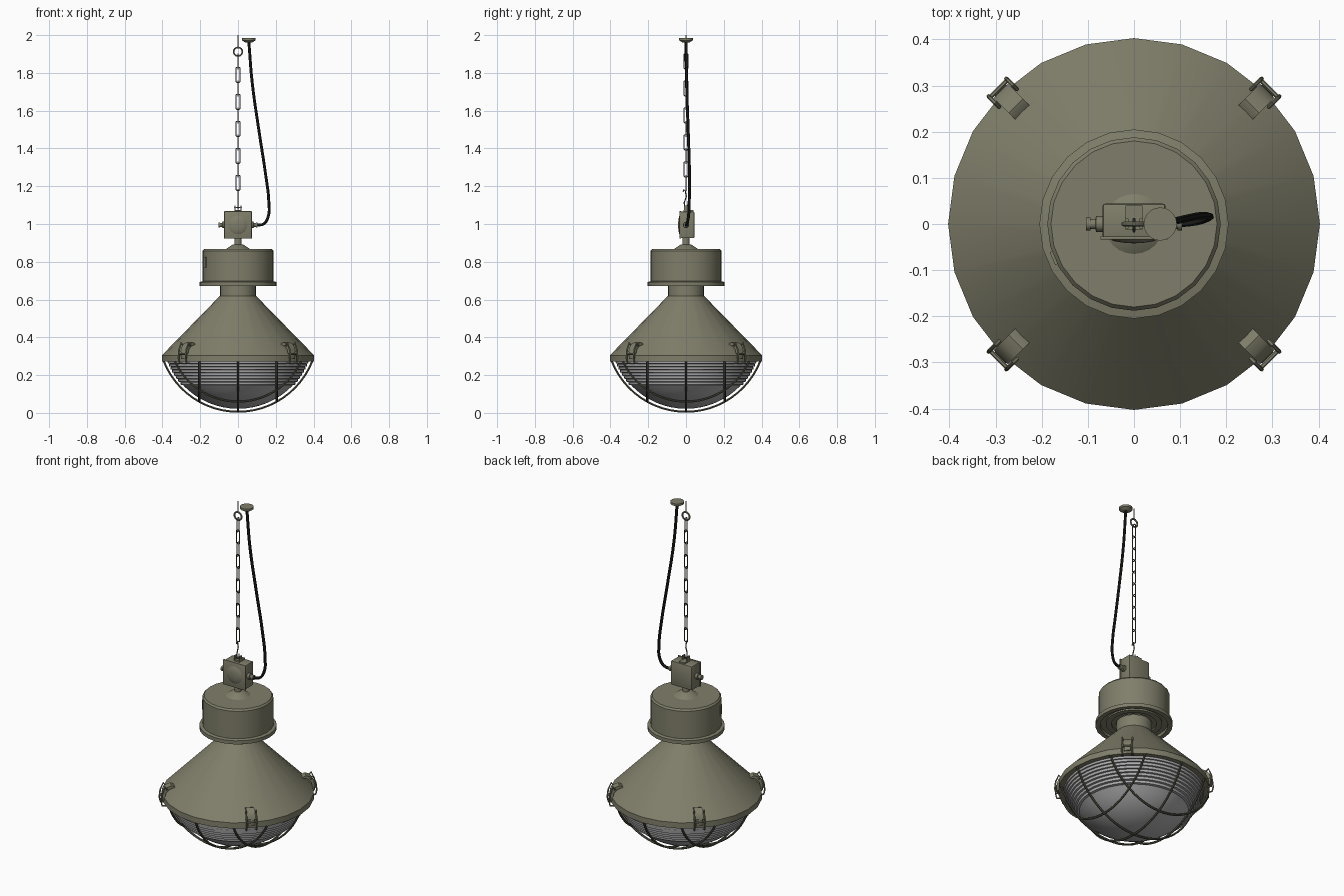
import bpy, bmesh, math
from mathutils import Vector, Matrix

if "Cube" in bpy.data.objects:
    bpy.data.objects.remove(bpy.data.objects["Cube"])


def colour(name, rgb):
    m = bpy.data.materials.new(name)
    m.diffuse_color = (*rgb, 1)
    m.use_nodes = True
    m.node_tree.nodes["Principled BSDF"].inputs["Base Color"].default_value = m.diffuse_color
    return m


OLIVE = colour("olive paint", (0.215, 0.21, 0.145))
GLASS = colour("grey glass", (0.42, 0.42, 0.43))
BLACK = colour("black rubber", (0.012, 0.012, 0.011))
WIRE = colour("dark olive wire", (0.10, 0.098, 0.068))


def finish(name, bm, mat, smooth=True):
    bmesh.ops.recalc_face_normals(bm, faces=bm.faces)
    me = bpy.data.meshes.new(name)
    bm.to_mesh(me)
    bm.free()
    ob = bpy.data.objects.new(name, me)
    bpy.context.collection.objects.link(ob)
    me.materials.append(mat)
    if smooth:
        bpy.ops.object.select_all(action='DESELECT')
        ob.select_set(True)
        bpy.context.view_layer.objects.active = ob
        bpy.ops.object.shade_smooth_by_angle(angle=math.radians(32))
    return ob


def lathe(name, profile, mat, n=24, matrix=Matrix()):
    """Spin (radius, height) points around the z axis."""
    bm = bmesh.new()
    vs = [bm.verts.new((r, 0, z)) for r, z in profile]
    es = [bm.edges.new(p) for p in zip(vs, vs[1:])]
    bmesh.ops.spin(bm, geom=vs + es, cent=(0, 0, 0), axis=(0, 0, 1),
                   angle=math.tau, steps=n, use_duplicate=False)
    bmesh.ops.remove_doubles(bm, verts=bm.verts, dist=1e-5)
    bmesh.ops.transform(bm, matrix=matrix, verts=bm.verts)
    return finish(name, bm, mat)


def box(name, lo, hi, mat, bevel=0.0, matrix=Matrix()):
    lo, hi = Vector(lo), Vector(hi)
    bm = bmesh.new()
    bmesh.ops.create_cube(bm, size=1)
    for v in bm.verts:
        v.co = Vector(a * b for a, b in zip(v.co, hi - lo)) + (lo + hi) / 2
    if bevel:
        bmesh.ops.bevel(bm, geom=bm.edges[:], offset=bevel, segments=2,
                        profile=0.5, affect='EDGES')
    bmesh.ops.transform(bm, matrix=matrix, verts=bm.verts)
    return finish(name, bm, mat)


def wire(name, pts, r, mat, cyclic=False, smooth=False, matrix=Matrix()):
    """Round wire along a path, turned into a mesh."""
    cu = bpy.data.curves.new(name, 'CURVE')
    cu.dimensions = '3D'
    cu.bevel_depth = r
    cu.bevel_resolution = 1
    cu.use_fill_caps = True
    if smooth:
        sp = cu.splines.new('BEZIER')
        sp.bezier_points.add(len(pts) - 1)
        for b, p in zip(sp.bezier_points, pts):
            b.co = matrix @ Vector(p)
            b.handle_left_type = b.handle_right_type = 'AUTO'
        sp.resolution_u = 5
    else:
        sp = cu.splines.new('POLY')
        sp.points.add(len(pts) - 1)
        for b, p in zip(sp.points, pts):
            b.co = (*(matrix @ Vector(p)), 1)
    sp.use_cyclic_u = cyclic
    cu.materials.append(mat)
    ob = bpy.data.objects.new(name, cu)
    bpy.context.collection.objects.link(ob)
    bpy.ops.object.select_all(action='DESELECT')
    ob.select_set(True)
    bpy.context.view_layer.objects.active = ob
    bpy.ops.object.convert(target='MESH')
    bpy.ops.object.shade_smooth_by_angle(angle=math.radians(50))


def ring(cz, r, n=16):
    return [(r * math.cos(i * math.tau / n), 0, cz + r * math.sin(i * math.tau / n))
            for i in range(n)]


# Conical shade with rim and neck
lathe("shade", [(0.365, 0.272), (0.403, 0.272), (0.403, 0.305), (0.095, 0.62),
                (0.095, 0.685)], OLIVE)

# Ballast drum with flange, stepped underside and conical cap
lathe("drum", [(0.09, 0.69), (0.12, 0.69), (0.12, 0.682), (0.15, 0.682), (0.15, 0.69),
               (0.18, 0.69), (0.18, 0.672), (0.205, 0.672), (0.205, 0.693), (0.188, 0.697),
               (0.188, 0.857), (0.18, 0.867), (0.065, 0.867), (0.03, 0.89),
               (0.019, 0.892), (0.019, 0.93)], OLIVE)
box("drum_plate", (0.186, -0.015, 0.77), (0.192, 0.015, 0.825), OLIVE, 0,
    Matrix.Rotation(math.radians(203), 4, 'Z'))

# Glass bowl: ribbed steps above, smooth cap below
R = 0.402
cz = 0.022 + R
bowl = []
z = 0.274
while z > 0.15:
    zr = z - 0.016
    r = math.sqrt(R * R - (cz - z) ** 2)
    r2 = math.sqrt(R * R - (cz - zr) ** 2)
    bowl += [(r, z), (r - 0.002, zr + 0.003), (r2 - 0.006, zr + 0.002)]
    z = zr
a0 = math.acos((cz - z) / R)
bowl += [(R * math.sin(a0 * t / 8), cz - R * math.cos(a0 * t / 8)) for t in range(8, 0, -1)]
bowl.append((0, 0.022))
lathe("glass_bowl", bowl, GLASS, 48)

# Wire cage: three arcs each way lying on a sphere
RC = 0.4225
cc = 0.006 + RC
for turn in (0, math.pi / 2):
    for off in (-0.205, 0, 0.205):
        rr = math.sqrt(RC * RC - off * off)
        a = math.acos((cc - 0.275) / rr)
        pts = [(rr * math.sin(a * i / 12), off, cc - rr * math.cos(a * i / 12))
               for i in range(-12, 13)]
        wire("cage_wire", pts, 0.006, WIRE, matrix=Matrix.Rotation(turn, 4, 'Z'))

# Four spring latches around the rim
for k in range(4):
    M = Matrix.Rotation(math.radians(45 + 90 * k), 4, 'Z')
    bm = bmesh.new()
    prof = [(0.345, 0.367), (0.362, 0.374), (0.385, 0.366), (0.402, 0.348), (0.408, 0.325)]
    rows = [[bm.verts.new((x, y, zz)) for y in (-0.022, 0.022)] for x, zz in prof]
    for p, q in zip(rows, rows[1:]):
        bm.faces.new((p[0], p[1], q[1], q[0]))
    ext = bmesh.ops.extrude_face_region(bm, geom=bm.faces[:])
    moved = [v for v in ext["geom"] if isinstance(v, bmesh.types.BMVert)]
    bmesh.ops.translate(bm, verts=moved, vec=(-0.012, 0, -0.014))
    bmesh.ops.transform(bm, matrix=M, verts=bm.verts)
    finish("latch_tab", bm, OLIVE)
    box("latch_base", (0.396, -0.018, 0.285), (0.41, 0.018, 0.325), OLIVE, 0.003, M)
    for s in (-1, 1):
        y = s * 0.027
        wire("latch_leg", [(0.392, y, 0.262), (0.413, y, 0.264), (0.419, y, 0.29),
                           (0.414, y, 0.335), (0.398, y, 0.372), (0.385, y, 0.355)],
             0.0045, OLIVE, matrix=M)
    wire("latch_bar", [(0.415, -0.027, 0.312), (0.415, 0.027, 0.312)], 0.005, OLIVE, matrix=M)

# Junction box with front lid, boss and cable glands
box("junction_box", (-0.068, -0.03, 0.925), (0.068, 0.044, 1.065), OLIVE, 0.005)
box("junction_lid", (-0.073, -0.034, 0.922), (0.073, -0.027, 1.068), OLIVE, 0.002)
lathe("lid_boss", [(0.052, 0.032), (0.045, 0.037), (0.02, 0.041), (0, 0.042)], OLIVE, 24,
      Matrix.Translation((0, 0, 0.995)) @ Matrix.Rotation(math.pi / 2, 4, 'X'))
for s in (-1, 1):
    lathe("cable_gland", [(0.017, 0.06), (0.017, 0.082), (0.011, 0.084), (0.011, 0.094),
                          (0.014, 0.094), (0.014, 0.104), (0, 0.104)], OLIVE, 12,
          Matrix.Translation((0, 0, 0.995)) @ Matrix.Rotation(s * math.pi / 2, 4, 'Y'))

# Hanger bracket on the box
box("bracket_base", (-0.018, -0.012, 1.06), (0.018, 0.04, 1.073), OLIVE)
for s in (-1, 1):
    box("bracket_ear", (s * 0.015 - 0.003, -0.01, 1.07), (s * 0.015 + 0.003, 0.012, 1.097), OLIVE)
wire("bracket_pin", [(-0.02, 0, 1.087), (0.02, 0, 1.087)], 0.004, OLIVE)

# Hook and chain links, alternately turned
wire("hook", [(0, 0.008, 1.103), (0, 0.008, 1.088), (0, 0, 1.08), (0, -0.009, 1.088),
              (0, -0.009, 1.115), (0, 0.002, 1.145), (0, -0.004, 1.175), (0, -0.012, 1.182),
              (0, -0.015, 1.17)], 0.0035, WIRE)
w, h, c = 0.011, 0.04, 0.005
link = [(w, 0, h - c), (w - c, 0, h), (c - w, 0, h), (-w, 0, h - c),
        (-w, 0, c - h), (c - w, 0, -h), (w - c, 0, -h), (w, 0, c - h)]
for i in range(10):
    wire("chain_link", link, 0.003, WIRE, cyclic=True,
         matrix=Matrix.Translation((0, 0, 1.8615 - 0.0715 * i))
         @ Matrix.Rotation(math.pi / 2 * ((i + 1) % 2), 4, 'Z'))

# Ceiling eye screw
wire("ceiling_eye", ring(1.912, 0.023), 0.005, OLIVE, cyclic=True)
wire("eye_screw", [(0, 0, 1.935), (0, 0, 2.0)], 0.0035, OLIVE)

# Ceiling rose and hanging cable
lathe("ceiling_rose", [(0, 1.962), (0.02, 1.962), (0.036, 1.972), (0.036, 1.984), (0, 1.984)],
      OLIVE, 20, Matrix.Translation((0.057, 0, 0)))
wire("power_cable", [(0.09, 0, 0.995), (0.135, 0.005, 1.0), (0.16, 0.013, 1.04),
                     (0.163, 0.017, 1.12), (0.145, 0.018, 1.27), (0.113, 0.012, 1.48),
                     (0.075, 0.003, 1.75), (0.057, 0, 1.97)], 0.008, BLACK, smooth=True)
